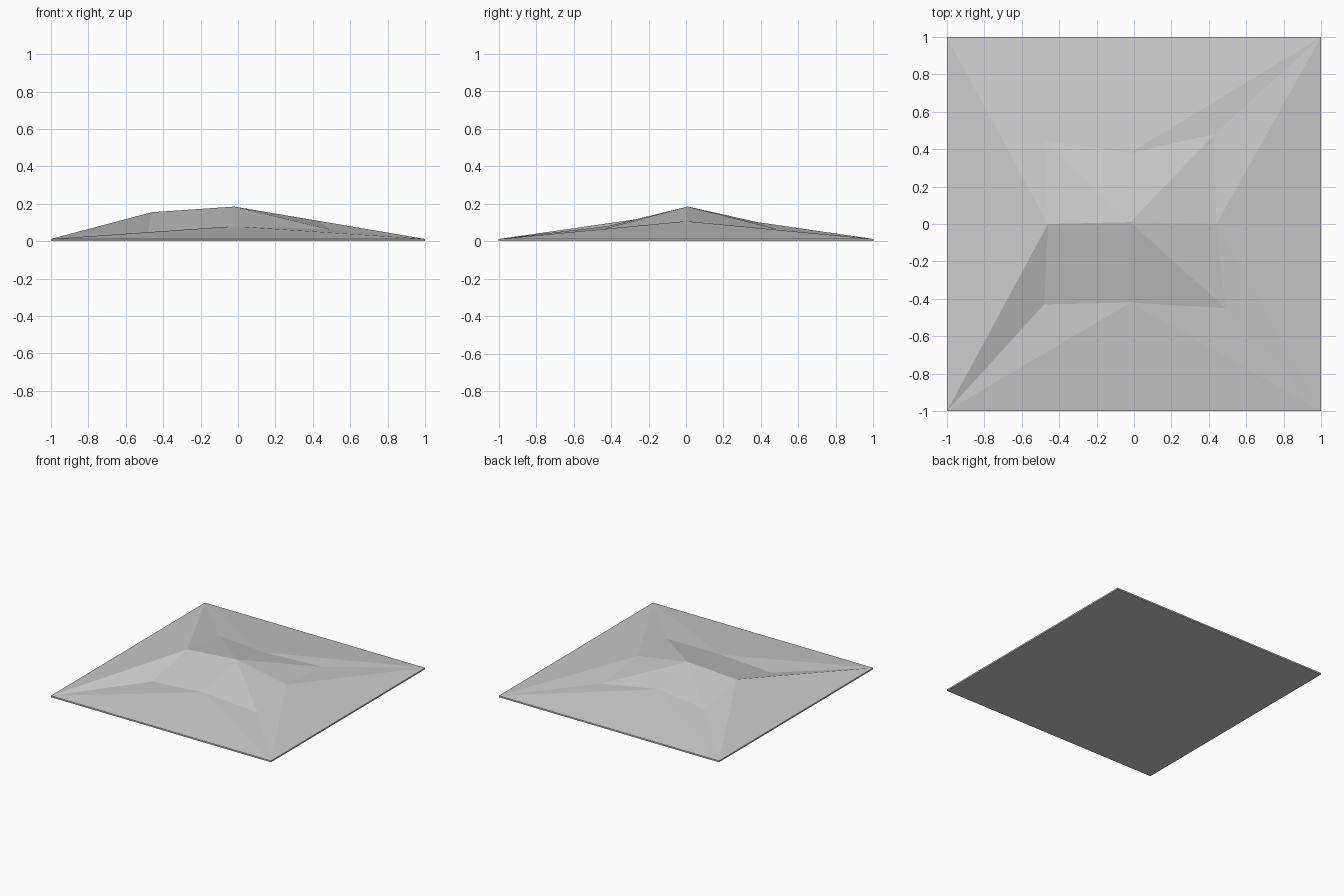
import bpy
import bmesh

cube = bpy.data.objects.get("Cube")
if cube:
    bpy.data.objects.remove(cube, do_unlink=True)

RIM = 0.012

# Plain grey material
grey = bpy.data.materials.new("light_grey")
grey.use_nodes = True
colour = (0.6, 0.6, 0.6, 1)
grey.diffuse_color = colour
grey.node_tree.nodes["Principled BSDF"].inputs["Base Color"].default_value = colour

# Rings run anticlockwise from the front left corner: corner, middle, corner...
square = [(-1, -1), (0, -1), (1, -1), (1, 0), (1, 1), (0, 1), (-1, 1), (-1, 0)]
shoulder = [(-0.48, -0.43, 0.05), (-0.02, -0.42, 0.08), (0.49, -0.45, 0.063),
            (0.44, 0, 0.107), (0.43, 0.48, 0.066), (-0.02, 0.38, 0.102),
            (-0.48, 0.45, 0.086), (-0.46, 0, 0.155)]

bm = bmesh.new()
base = [bm.verts.new((x, y, 0)) for x, y in square]
rim = [bm.verts.new((x, y, RIM)) for x, y in square]
inner = [bm.verts.new(p) for p in shoulder]
peak = bm.verts.new((-0.02, 0.01, 0.185))

# Flat underside
bm.faces.new(base[::-1])

for i in range(8):
    j = (i + 1) % 8
    # Thin edge wall
    bm.faces.new((base[i], base[j], rim[j], rim[i]))
    # Outer slope, creased from each corner to the middle of the shoulder
    if i % 2 == 0:
        bm.faces.new((rim[i], rim[j], inner[j]))
        bm.faces.new((rim[i], inner[j], inner[i]))
    else:
        bm.faces.new((rim[i], rim[j], inner[i]))
        bm.faces.new((rim[j], inner[j], inner[i]))
    # Upper slope rising to the peak
    bm.faces.new((inner[i], inner[j], peak))

bmesh.ops.recalc_face_normals(bm, faces=bm.faces[:])
mesh = bpy.data.meshes.new("hill_tile")
bm.to_mesh(mesh)
bm.free()
mesh.materials.append(grey)
hill = bpy.data.objects.new("hill_tile", mesh)
bpy.context.collection.objects.link(hill)
